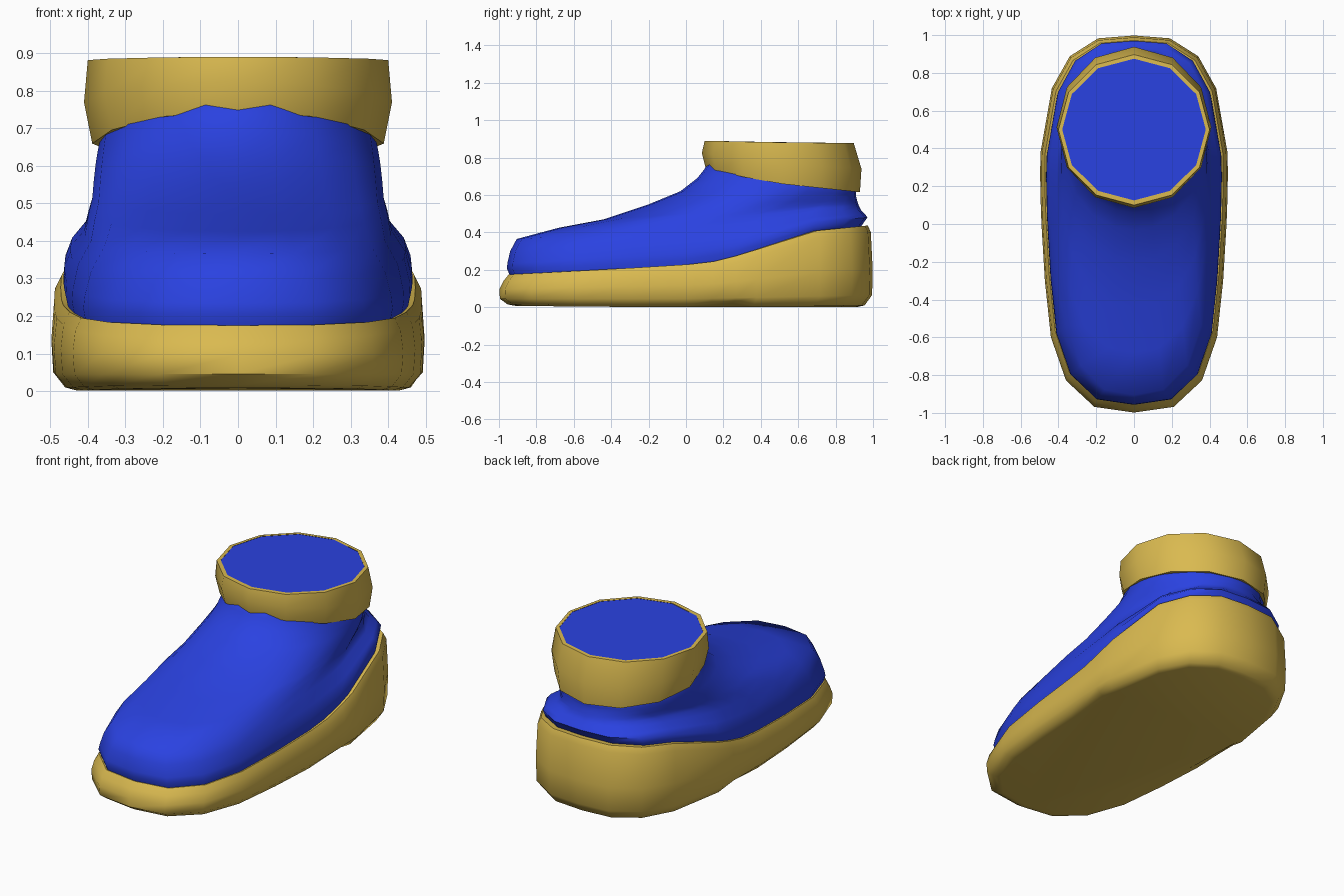
import bpy, bmesh, math

if "Cube" in bpy.data.objects:
    bpy.data.objects.remove(bpy.data.objects["Cube"])


def material(name, rgb):
    m = bpy.data.materials.new(name)
    m.diffuse_color = (*rgb, 1)
    m.use_nodes = True
    m.node_tree.nodes["Principled BSDF"].inputs["Base Color"].default_value = m.diffuse_color
    return m


GOLD = material("gold", (0.70, 0.49, 0.08))
BLUE = material("blue", (0.023, 0.054, 0.75))


def curve(points, t):
    """Piecewise linear lookup."""
    for (a, p), (b, q) in zip(points, points[1:]):
        if t <= b:
            return p + (q - p) * max(0, t - a) / (b - a)
    return points[-1][1]


def loft(name, rings, mat, cap_start=False, cap_end=False, angle=40):
    bm = bmesh.new()
    loops = [[bm.verts.new(p) for p in r] for r in rings]
    n = len(loops[0])
    for a, b in zip(loops, loops[1:]):
        for i in range(n):
            j = (i + 1) % n
            bm.faces.new((a[i], a[j], b[j], b[i]))
    if cap_start:
        bm.faces.new(loops[0][::-1])
    if cap_end:
        bm.faces.new(loops[-1])
    me = bpy.data.meshes.new(name)
    bm.to_mesh(me)
    bm.free()
    me.materials.append(mat)
    ob = bpy.data.objects.new(name, me)
    bpy.context.collection.objects.link(ob)
    bpy.ops.object.select_all(action='DESELECT')
    ob.select_set(True)
    bpy.context.view_layer.objects.active = ob
    bpy.ops.object.shade_smooth_by_angle(angle=math.radians(angle))
    return ob


# Foot outline, toe to heel, mirrored to the other side
HALF = [(0, -1), (.21, -.97), (.36, -.83), (.44, -.6), (.472, -.3), (.49, 0),
        (.495, .14), (.497, .27), (.495, .38), (.435, .72), (.34, .89),
        (.19, .985), (0, 1)]
FOOT = HALF + [(-x, y) for x, y in HALF[-2:0:-1]]

# Sole: rounded bottom edge, arch step, top edge rising toward the heel
TOP = [(-1, .175), (-.4, .205), (.1, .235), (.3, .283), (.5, .345),
       (.72, .41), (1, .437)]
ARCH = [(0, 0), (.27, .02), (.38, 0)]


def sole_ring(sx, sy, dy, z):
    return [(x * sx, y * sy + dy, z(y)) for x, y in FOOT]


def toe_lift(y):
    return .012 * max(0, -y - .5) + curve(ARCH, y)


sole = [
    sole_ring(.87, .92, 0, lambda y: .002 + toe_lift(y)),
    sole_ring(.93, .955, 0, lambda y: .01 + toe_lift(y)),
    sole_ring(.99, .995, 0, lambda y: .045 + .02 * max(0, y)),
    sole_ring(1.0, .998, 0, lambda y: .045 + .4 * (curve(TOP, y) - .045)),
    sole_ring(.985, .982, .006, lambda y: curve(TOP, y) - .035),
    sole_ring(.95, .96, .012, lambda y: curve(TOP, y)),
    sole_ring(.90, .92, .005, lambda y: curve(TOP, y) - .005),
]
loft("sole", sole, GOLD, True, True, 50)

# Upper: rings morph from the foot outline to the ankle ellipse
# (front y, back y, half width, front z, back z, morph)
RISE_LOW = [(0, 0), (.25, .08), (.5, .2), (.65, .4), (.85, .9), (1, 1)]
RISE_HIGH = [(0, 0), (.25, .38), (.5, .66), (1, 1)]
UPPER = [
    (-.935, .925, .455, .155, .41, 0),
    (-.957, .945, .465, .205, .445, 0),
    (-.955, .97, .463, .235, .48, .05),
    (-.94, .955, .448, .30, .50, .15),
    (-.905, .935, .412, .365, .52, .25),
    (-.68, .925, .40, .425, .54, .5),
    (-.44, .92, .39, .47, .555, .65),
    (-.20, .915, .385, .55, .57, .8),
    (-.03, .91, .38, .62, .59, .9),
    (.06, .91, .375, .69, .60, 1),
    (.10, .91, .37, .74, .615, 1),
    (.13, .88, .34, .80, .72, 1),
]


def upper_ring(f, b, w, zf, zb, t):
    ring = []
    for x, y in FOOT:
        s = (y + 1) / 2
        ell = math.copysign(math.sqrt(max(0, 1 - y * y)), x)
        u = (1 - t) * x / .497 + t * ell
        h = (1 - t) * curve(RISE_LOW, s) + t * curve(RISE_HIGH, s)
        ring.append((u * w, f + (b - f) * s, zf + (zb - zf) * h))
    return ring


loft("upper", [upper_ring(*r) for r in UPPER], BLUE, True, True, 70)


# Ankle cuff: twelve-sided padded collar
def cuff_ring(f, b, w, zf, zb):
    ring = []
    for i in range(12):
        a = math.tau * i / 12 - math.pi / 2
        s = (math.sin(a) + 1) / 2
        ring.append((w * math.cos(a), f + (b - f) * s,
                     zf + (zb - zf) * curve(RISE_HIGH, s)))
    return ring


CUFF = [(.14, .89, .34, .74, .625), (.105, .93, .388, .745, .615),
        (.085, .938, .41, .825, .74), (.10, .897, .40, .89, .877),
        (.125, .875, .38, .89, .878)]
loft("cuff", [cuff_ring(*r) for r in CUFF], GOLD, angle=50)

# Flat opening inside the cuff rim
OPENING = [(.125, .875, .38, .86, .85), (.125, .875, .38, .889, .877)]
loft("cuff_opening", [cuff_ring(*r) for r in OPENING], BLUE, False, True)
